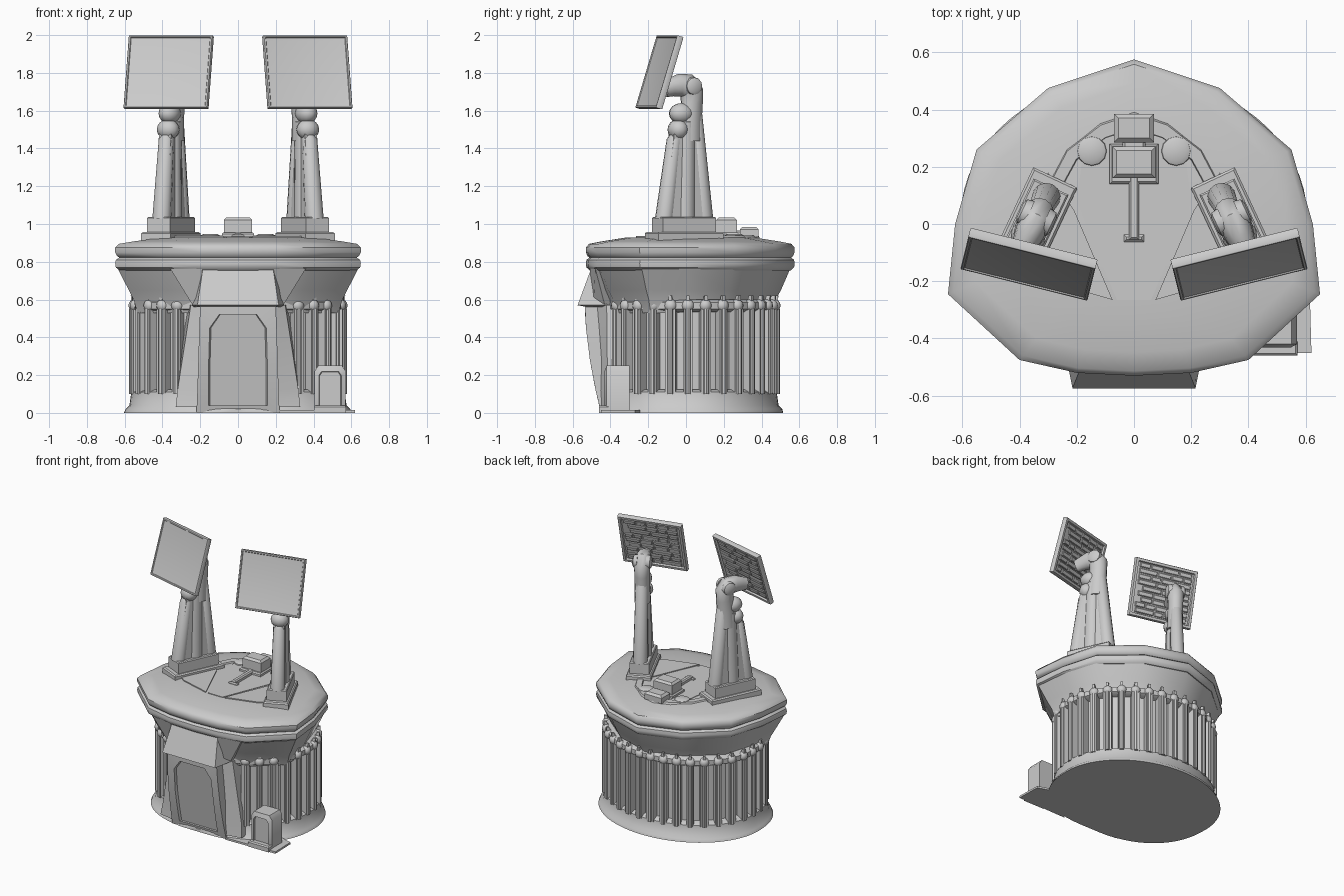
import bpy, bmesh, math, random
from math import sin, cos, pi, radians
from mathutils import Matrix, Vector

if "Cube" in bpy.data.objects:
    bpy.data.objects.remove(bpy.data.objects["Cube"])

random.seed(4)
ID = Matrix.Identity(4)


def finish(name, bm, M=ID):
    bmesh.ops.transform(bm, matrix=M, verts=bm.verts)
    bmesh.ops.recalc_face_normals(bm, faces=bm.faces)
    me = bpy.data.meshes.new(name)
    bm.to_mesh(me)
    bm.free()
    ob = bpy.data.objects.new(name, me)
    bpy.context.collection.objects.link(ob)
    return ob


def loft(name, rings, M=ID):
    """Skin a stack of equal-length closed rings and cap both ends."""
    bm = bmesh.new()
    vs = [[bm.verts.new(p) for p in r] for r in rings]
    n = len(rings[0])
    for a, b in zip(vs, vs[1:]):
        for i in range(n):
            bm.faces.new((a[i], a[(i + 1) % n], b[(i + 1) % n], b[i]))
    bm.faces.new(vs[0])
    bm.faces.new(vs[-1])
    return finish(name, bm, M)


def rect(w, l, z, y=0.0, x=0.0):
    return [(x + sx * w / 2, y + sy * l / 2, z) for sx, sy in ((-1, -1), (1, -1), (1, 1), (-1, 1))]


def circle(rx, ry, z, x=0.0, y=0.0, n=12):
    return [(x + rx * cos(2 * pi * i / n), y + ry * sin(2 * pi * i / n), z) for i in range(n)]


def block(name, x, y, w, l, z0, z1, M=ID, bev=0.008):
    return loft(name, [rect(w, l, z0, y, x), rect(w, l, z1 - bev, y, x),
                       rect(w - 2 * bev, l - 2 * bev, z1, y, x)], M)


def tube(name, path, M=ID, n=12):
    """Tube in the local yz plane; path items are (y, z, half width, half depth)."""
    rings = []
    for i, (y, z, rx, rd) in enumerate(path):
        a, b = path[max(i - 1, 0)], path[min(i + 1, len(path) - 1)]
        t = Vector((0, b[0] - a[0], b[1] - a[1])).normalized()
        nrm = Vector((0, t.z, -t.y))
        rings.append([Vector((rx * cos(2 * pi * k / n), y, z)) + nrm * rd * sin(2 * pi * k / n)
                      for k in range(n)])
    return loft(name, rings, M)


def ball(name, p, r, M=ID):
    bm = bmesh.new()
    bmesh.ops.create_uvsphere(bm, u_segments=12, v_segments=8, radius=1,
                              matrix=Matrix.Translation(p) @ Matrix.Diagonal((*r, 1)))
    return finish(name, bm, M)


# Faceted outline shared by the tabletop slabs and the flared neck
half = [(0, .575), (.30, .475), (.55, .26), (.625, 0), (.65, -.245), (.40, -.475), (.2, -.52), (0, -.53)]
outline = half + [(-x, y) for x, y in half[-2:0:-1]]


def top(s, z, sy=None):
    sy = s if sy is None else sy
    return [(x * s, .02 + (y - .02) * sy, z) for x, y in outline]


loft("flared_neck", [top(.82, .53, .78), top(.85, .60, .82), top(.89, .65, .87), top(.98, .765, .96)])
loft("lower_slab", [top(.965, .755), top(.995, .77), top(1, .79), top(.995, .81), top(.96, .825)])
loft("tabletop", [top(.95, .815), top(.985, .83), top(1, .85), top(1, .875), top(.97, .895),
                  top(.85, .908), top(.62, .928), top(.3, .93)])


# Drum body: round at the back, squarer towards the front
def oval(a, b, z, clip=-.46, n=64):
    pts = []
    for i in range(n):
        c, s = cos(2 * pi * i / n), sin(2 * pi * i / n)
        e = 1 if s >= 0 else .84
        pts.append((a * math.copysign(abs(c) ** e, c), max(.025 + b * math.copysign(abs(s) ** e, s), clip), z))
    return pts


loft("plinth", [oval(.605, .49, 0), oval(.595, .485, .02), oval(.575, .465, .04, -.44),
                oval(.565, .455, .11, -.43), oval(.53, .43, .125, -.41)])
loft("recessed_wall", [oval(.51, .41, .1), oval(.51, .41, .58)])
loft("collar_band", [oval(.53, .43, .535), oval(.56, .455, .55), oval(.56, .455, .585), oval(.53, .43, .60)])

# Colonnade, evenly spaced along the drum, with a collar knuckle on every column
ring = [Vector(p) for p in oval(.54, .437, 0, n=720)]
steps = [(ring[(i + 1) % 720] - ring[i]).length for i in range(720)]
N, total, run, k = 34, sum(steps), 0, .5
for i in range(180, 900):
    p, q = ring[i % 720], ring[(i + 1) % 720]
    run += steps[i % 720]
    if run < k * total / N:
        continue
    k += 1
    if p.y < 0 and abs(p.x) < .25:
        continue
    d = q - p
    M = Matrix.Translation(p) @ Matrix.Rotation(math.atan2(-d.x, d.y), 4, 'Z')
    w = .056 if int(k) % 2 else .046
    loft("column", [rect(.05, w, .1), rect(.05, w, .55)], M)
    loft("column_fillet", [circle(.016, .016, .1, .022, 0, 8), circle(.016, .016, .55, .022, 0, 8)], M)
    ball("column_collar", (.008, 0, .568), (.032, .034, .034), M)
    loft("collar_tip", [rect(.03, .022, .58, 0, .01), rect(.02, .016, .622, 0, .018)], M)

# Angled wall panels beside the doorway
for s in (-1, 1):
    loft("door_side_panel", [[(s * x, y, z) for x, y in pts] for pts, z in (
        (((.19, -.455), (.33, -.43), (.33, -.3), (.19, -.3)), .03),
        (((.19, -.46), (.32, -.415), (.32, -.3), (.19, -.3)), .12),
        (((.19, -.48), (.25, -.42), (.27, -.3), (.19, -.3)), .57))])
    loft("neck_gusset", [[(s * x, y, z) for x, y in pts] for pts, z in (
        (((.19, -.49), (.24, -.43), (.24, -.3), (.19, -.3)), .57),
        (((.19, -.51), (.36, -.48), (.36, -.3), (.19, -.3)), .765))])


# Doorway: bulging frame around a recessed chamfer-topped door
def face_y(z):
    k = min(z / .56, 1)
    return -.45 - .085 * (1 - (1 - k) ** 1.7)


outer = [(.22, 0), (.215, .12), (.21, .28), (.205, .45), (.20, .565)]
inner = [(.155, .04), (.155, .14), (.155, .28), (.15, .45), (.10, .52)]
outer += [(-x, z) for x, z in reversed(outer)]
inner += [(-x, z) for x, z in reversed(inner)]
loft("door_frame", [[(x, -.3, z) for x, z in outer],
                    [(x, face_y(z), z) for x, z in outer],
                    [(x, face_y(z), z) for x, z in inner],
                    [(x * .95, face_y(z) + .016, z) for x, z in inner]])
loft("door_canopy", [[(-.20, -.52, .56), (.20, -.52, .56), (.24, -.40, .56), (-.24, -.40, .56)],
                     [(-.215, -.574, .57), (.215, -.574, .57), (.245, -.42, .57), (-.245, -.42, .57)],
                     [(-.185, -.50, .77), (.185, -.50, .77), (.22, -.40, .77), (-.22, -.40, .77)]])

# Small side cabinet on a corner foot plate
loft("cabinet_foot", [[(x, y, z) for x, y in ((.22, -.46), (.62, -.45), (.615, -.27), (.40, -.2))]
                      for z in (0, .014)])
prof = [(.405, 0), (.57, 0), (.57, .22), (.55, .25), (.425, .25), (.405, .22)]
loft("side_cabinet", [[(x, -.30, z) for x, z in prof], [(x, -.42, z) for x, z in prof],
                      [(.4875 + (x - .4875) * .72, -.432, .13 + (z - .13) * .75) for x, z in prof],
                      [(.4875 + (x - .4875) * .68, -.42, .13 + (z - .13) * .72) for x, z in prof]])
block("cabinet_step", .487, -.435, .17, .05, 0, .04)

# Deck details: wedge panel, wings, back ridge, knobs and control box
wedge = [(-.06, -.265), (.06, -.265), (.2, .08), (.17, .31), (-.17, .31), (-.2, .08)]
loft("deck_wedge", [[(x, y, z) for x, y in wedge] for z in (.91, .933)])
for s in (-1, 1):
    loft("deck_wing", [[(s * x, y, z) for x, y in ((.075, -.265), (.30, -.20), (.47, -.08), (.30, .18), (.21, .05))]
                       for z in (.905, .936)])
    loft("deck_knob", [circle(.055, .055, .92, s * .147, .255), circle(.05, .05, .94, s * .147, .255),
                       circle(.035, .035, .947, s * .147, .255)])
ridge = [(.30, .16), (.24, .27), (.12, .36), (0, .40), (-.12, .36), (-.24, .27), (-.30, .16)]
loft("back_ridge", [[(x, y, .90), (x * .97, y - .015, .938), (x * .84, y * .84, .938), (x * .8, y * .8, .90)]
                    for x, y in ridge])
block("control_box", 0, .215, .15, .11, .92, 1.035, bev=.014)
block("control_plinth", 0, .21, .17, .14, .92, .955)
block("rear_block", 0, .335, .14, .10, .93, .985, bev=.015)
block("rear_link", 0, .28, .08, .06, .93, .965)
block("deck_lever", 0, .06, .036, .23, .925, .958)
block("lever_foot", 0, -.05, .07, .025, .925, .945)

# Two ribbed towers, each carrying a tilted screen
for s in (-1, 1):
    T = Matrix.Translation((s * .355, -.01, 0)) @ Matrix.Rotation(s * radians(25), 4, 'Z')
    block("tower_foot", 0, 0, .17, .38, .90, .958, T)
    block("tower_plinth", 0, 0, .135, .31, .95, 1.038, T, bev=.006)
    loft("tower_core", [rect(.085, .27, 1.03), rect(.07, .14, 1.5)], T)
    for y0, y1, r0, r1, h in ((-.115, -.058, .05, .04, 1.47), (0, .012, .06, .05, 1.56),
                              (.115, .062, .05, .04, 1.60)):
        loft("tower_rib", [circle(r0, r0, 1.03, 0, y0), circle(r1, r1, h - .02, 0, y1),
                           circle(r1 * .6, r1 * .6, h, 0, y1)], T)
    ball("lower_knuckle", (0, -.035, 1.50), (.062, .055, .055), T)
    ball("upper_knuckle", (0, -.015, 1.585), (.057, .07, .055), T)
    tube("tower_neck", [(.03, 1.44, .055, .07), (.035, 1.55, .052, .065), (.045, 1.64, .052, .06),
                        (.045, 1.70, .056, .064), (.02, 1.732, .056, .066), (-.03, 1.735, .05, .06),
                        (-.075, 1.725, .042, .05), (-.115, 1.715, .036, .045)], T)
    for d in (-1, 1):
        loft("pivot_cap", [[(d * x, .035 + r * cos(2 * pi * k / 12), 1.73 + r * sin(2 * pi * k / 12))
                            for k in range(12)] for x, r in ((.03, .05), (.056, .045), (.064, .03))], T)

    P = (Matrix.Translation((s * .367, -.141, 1.803)) @ Matrix.Rotation(s * radians(14), 4, 'Z')
         @ Matrix.Rotation(radians(-17), 4, 'X'))
    loft("screen", [[(x * (.4575 - 2 * m) / 2, y, z * (.40 - 2 * m) / 2)
                     for x, z in ((-1, -1), (1, -1), (1, 1), (-1, 1))]
                    for m, y in ((.03, -.009), (.014, -.012), (.011, -.017), (.003, -.017), (0, -.013),
                                 (0, .013), (.003, .018), (.02, .018), (.024, .006))], P)
    # Uneven strips on the back of the screen
    for row in range(9):
        x, z = -.195, -.155 + row * .039
        while x < .15:
            w = min(random.uniform(.06, .15), .195 - x)
            block("back_strip", x + w / 2, -z, w - .008, .031, .002, random.uniform(.010, .019),
                  P @ Matrix.Rotation(radians(-90), 4, 'X'), .004)
            x += w

bpy.ops.object.select_all(action='SELECT')
bpy.context.view_layer.objects.active = bpy.context.selected_objects[0]
bpy.ops.object.shade_smooth_by_angle(angle=radians(40))
